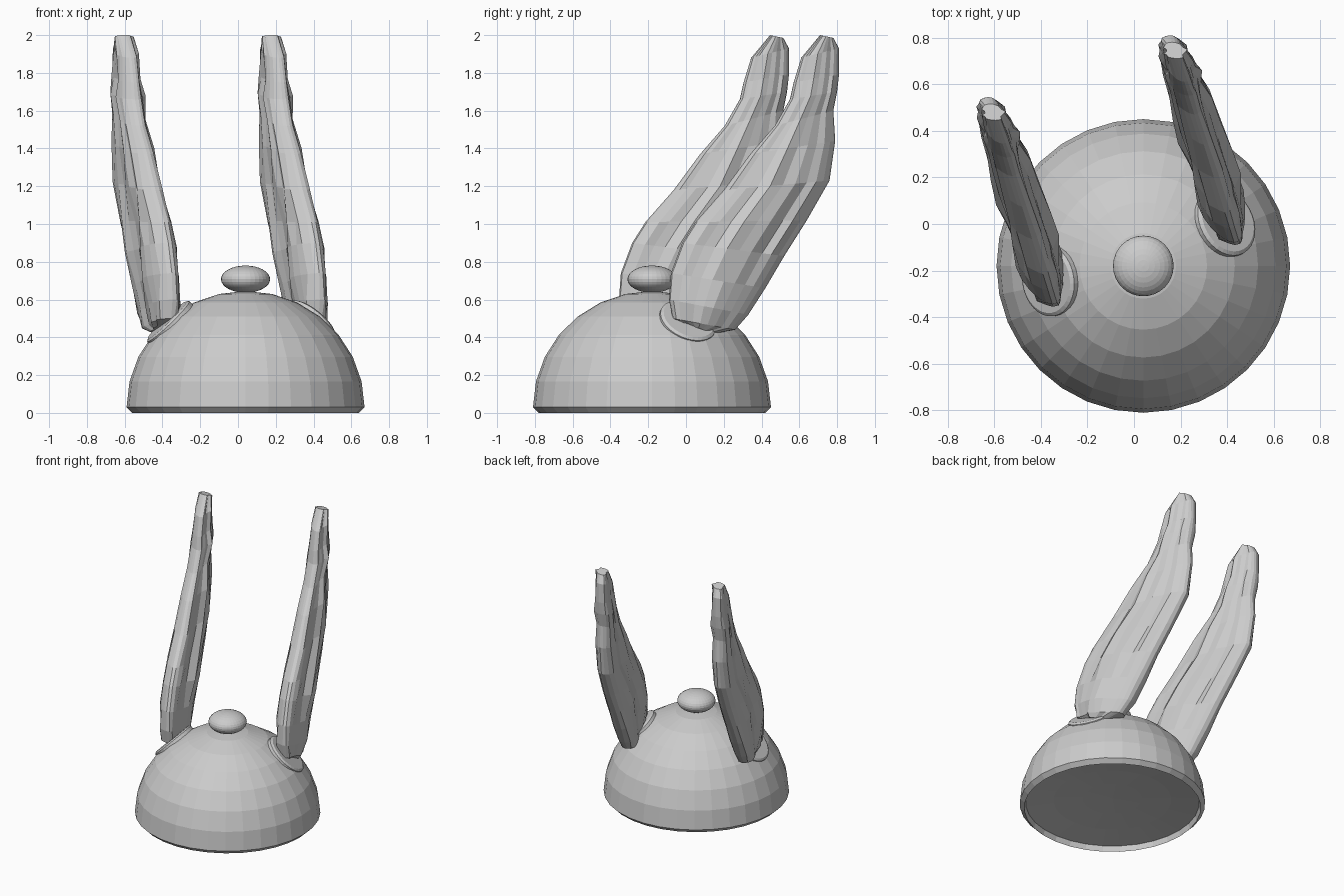
import bpy, bmesh, math, random
from mathutils import Vector

cube = bpy.data.objects.get("Cube")
if cube:
    bpy.data.objects.remove(cube, do_unlink=True)

grey = bpy.data.materials.new("light grey")
grey.use_nodes = True
colour = (0.6, 0.6, 0.6, 1)
grey.diffuse_color = colour
grey.node_tree.nodes["Principled BSDF"].inputs["Base Color"].default_value = colour


def finish(name, bm):
    """Turn a bmesh into a flat-shaded grey object."""
    bmesh.ops.remove_doubles(bm, verts=bm.verts, dist=0.0005)
    bmesh.ops.recalc_face_normals(bm, faces=bm.faces)
    mesh = bpy.data.meshes.new(name)
    bm.to_mesh(mesh)
    bm.free()
    mesh.materials.append(grey)
    obj = bpy.data.objects.new(name, mesh)
    bpy.context.collection.objects.link(obj)
    return obj


def loft(name, rings):
    """Skin a list of equal closed rings and cap both ends."""
    bm = bmesh.new()
    loops = [[bm.verts.new(p) for p in ring] for ring in rings]
    n = len(loops[0])
    for a, b in zip(loops, loops[1:]):
        for i in range(n):
            j = (i + 1) % n
            bm.faces.new((a[i], a[j], b[j], b[i]))
    bm.faces.new(loops[0][::-1])
    bm.faces.new(loops[-1])
    return finish(name, bm)


def lathe(name, profile, centre, sides=32):
    """Revolve (radius, height) points about z."""
    turns = [math.tau * i / sides for i in range(sides)]
    rings = [[(r * math.cos(t), r * math.sin(t), z) for t in turns] for r, z in profile]
    obj = loft(name, rings)
    obj.location = centre
    return obj


def arc(radius, height, first, last, steps):
    """Profile of part of an ellipse; angles are measured from the top."""
    angles = [math.radians(first + (last - first) * k / steps) for k in range(steps + 1)]
    return [(max(radius * math.sin(a), 0.002), height * math.cos(a)) for a in angles]


# Domed cap with a bevelled rim and a shallow, slightly vaulted underside
dome_centre = Vector((0.04, -0.18, 0.03))
underside = [(0.6, -0.03), (0.59, 0.01), (0.4, 0.03), (0.2, 0.04), (0.002, 0.045)]
lathe("dome", arc(0.63, 0.615, 0, 90, 7) + underside, dome_centre)

# Flattened ball on top
lathe("top_ball", arc(0.13, 0.072, 0, 180, 16), (0.04, -0.18, 0.708))

# Ear sections: front edge (y, z), rear edge (y, z), half thickness
SECTIONS = [
    (0, .47, .15, .42, .06), (-.07, .5, .26, .44, .085),
    (-.09, .6, .33, .52, .1), (-.08, .74, .42, .66, .11),
    (-.02, .9, .52, .83, .105), (.05, 1.01, .64, 1.02, .1),
    (.2, 1.18, .76, 1.23, .095), (.34, 1.37, .79, 1.44, .085),
    (.47, 1.52, .78, 1.6, .075), (.55, 1.66, .8, 1.7, .085),
    (.57, 1.75, .81, 1.79, .065), (.61, 1.88, .81, 1.93, .06),
    (.71, 2.0, .78, 1.985, .05),
]
SIDES = 26


def ear(name, offset):
    """Thin ragged ear that leans back in a slanted upright plane."""
    random.seed(4)
    ridges = [random.uniform(0.72, 1.1) for _ in range(SIDES)]
    rings = []
    for y0, z0, y1, z1, half in SECTIONS:
        front, rear = Vector((0, y0, z0)), Vector((0, y1, z1))
        ring = []
        for i in range(SIDES):
            t = math.tau * i / SIDES
            p = front.lerp(rear, 0.5 - 0.5 * math.cos(t))
            rough = ridges[i] * random.uniform(0.82, 1.1)
            side = math.copysign(abs(math.sin(t)) ** 0.8, math.sin(t))
            p.x = 0.405 - 0.31 * p.y + half * rough * side
            ring.append(p)
        rings.append(ring)
    loft(name, rings).location = offset


ear("left_ear", (0, 0, 0))
ear("right_ear", (-0.78, -0.265, 0))

# Round sockets lying on the dome under each ear
for name, spot in (("left_socket", (0.385, 0.005, 0.475)), ("right_socket", (-0.355, -0.24, 0.47))):
    normal = Vector(spot) - dome_centre - Vector((0, 0, 0.03))
    disc = lathe(name, [(0.145, -0.04), (0.155, -0.025), (0.155, 0.02), (0.14, 0.03)], spot)
    disc.rotation_mode = 'QUATERNION'
    disc.rotation_quaternion = normal.to_track_quat('Z', 'Y')
